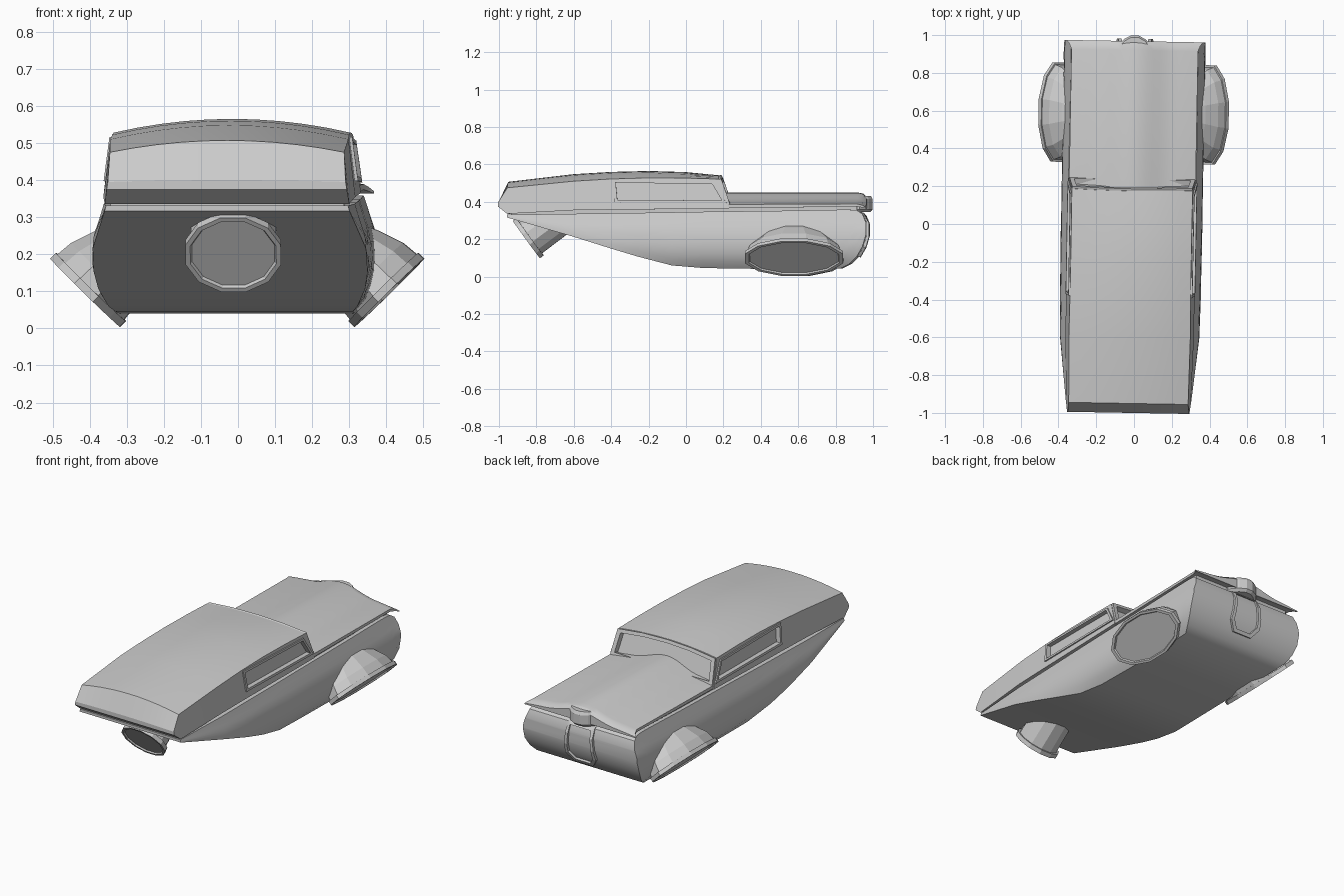
import bpy, bmesh, math
from mathutils import Vector, Matrix

if "Cube" in bpy.data.objects:
    bpy.data.objects.remove(bpy.data.objects["Cube"])

# the whole vehicle is turned very slightly on its stand
PLACE = Matrix.Translation((-0.0125, 0, 0)) @ Matrix.Rotation(-0.018, 4, 'Z')


def loft(name, rings, angle=30, closed=False):
    """Skin closed rings of points; cap the ends unless the rings form a loop."""
    bm = bmesh.new()
    vs = [[bm.verts.new(PLACE @ Vector(p)) for p in r] for r in rings]
    n, m = len(rings[0]), len(rings)
    for i in range(m if closed else m - 1):
        a, b = vs[i], vs[(i + 1) % m]
        for j in range(n):
            k = (j + 1) % n
            bm.faces.new((a[j], a[k], b[k], b[j]))
    if not closed:
        bm.faces.new(vs[0])
        bm.faces.new(vs[-1])
    bmesh.ops.recalc_face_normals(bm, faces=bm.faces)
    me = bpy.data.meshes.new(name)
    bm.to_mesh(me)
    bm.free()
    ob = bpy.data.objects.new(name, me)
    bpy.context.collection.objects.link(ob)
    if angle:
        bpy.ops.object.select_all(action='DESELECT')
        ob.select_set(True)
        bpy.context.view_layer.objects.active = ob
        bpy.ops.object.shade_smooth_by_angle(angle=math.radians(angle))
    return ob


def shift(pts, v, d):
    return [Vector(p) + Vector(v) * d for p in pts]


def frame(name, outer, inner, v, lo, hi):
    return loft(name, [shift(outer, v, lo), shift(outer, v, hi),
                       shift(inner, v, hi), shift(inner, v, lo)], 0, True)


def cut(ob, name, outline, v, depth):
    c = loft(name, [shift(outline, v, -depth), shift(outline, v, 0.06)], 0)
    c.hide_render = True
    c.hide_set(True)
    m = ob.modifiers.new(name, 'BOOLEAN')
    m.object, m.operation, m.solver = c, 'DIFFERENCE', 'EXACT'


def interp(x, table):
    for (a, fa), (b, fb) in zip(table, table[1:]):
        if x <= b:
            return fa + (fb - fa) * max(0, x - a) / (b - a)
    return table[-1][1]


# lower hull: side outline stations (y, bottom, top) with a bulging side section
SIDE = [(.04, .315), (.065, .342), (.1, .36), (.17, .376), (.25, .37), (.3, .353), (.36, .335)]
hull = [(-.95, .316, .331), (-.6, .215, .336), (-.4, .152, .339), (-.25, .107, .341),
        (-.07, .06, .344), (.1, .046, .347), (.5, .04, .352), (.83, .043, .358),
        (.88, .068, .358), (.92, .108, .355), (.95, .16, .335), (.968, .22, .29)]
rings = []
for y, zb, zt in hull:
    zs = [zb + (zt - zb) * i / 8 for i in range(9)]
    s = interp(y, [(-.95, .95), (-.6, .99), (0, 1)])
    r = [(interp(z, SIDE) * s, y, z) for z in zs]
    rings.append(r + [(-x, y, z) for x, y, z in reversed(r)])
loft("lower_hull", rings, 32)

# recessed belt between hull and upper body
loft("belt_core", [[(s * .315, y, z) for s, z in ((1, .32), (1, .385), (-1, .385), (-1, .32))]
                   for y in (-.93, .92)], 0)

# cabin: stations (y, base z, roof edge z, roof centre z, half width)
def slant(z):
    return .235 - .35 * (z - .37)

def wall(z):
    return .34 - .02 * (z - .37) / .15

cabin = [(-1, .375, .395, .4, .324), (-.95, .336, .475, .507, .33), (-.6, .355, .51, .548, .34),
         (-.4, .358, .522, .56, .34), (-.2, .36, .528, .565, .34), (0, .362, .527, .559, .34),
         (None, .365, .522, .542, .34)]
rings = []
for y, zb, ze, zc, h in cabin:
    r = [(h, zb)]
    for i in range(11):
        t = 1 - i / 5
        r.append(((h - .34 + wall(ze)) * t, ze + (zc - ze) * (1 - t * t)))
    r.append((-h, zb))
    rings.append([(x, slant(z) if y is None else y, z) for x, z in r])
body = loft("cabin", rings, 25)

# side windows: recess plus raised frame
win_out = [(-.385, .516), (.155, .506), (.222, .394), (-.375, .398)]
win_in = [(-.37, .503), (.147, .494), (.198, .407), (-.361, .411)]
for s, side in ((1, "right"), (-1, "left")):
    o, i = ([(s * wall(z), y, z) for y, z in w] for w in (win_out, win_in))
    cut(body, side + "_window_cutter", i, (s, 0, 0), .02)
    frame(side + "_window_frame", o, i, (s, 0, 0), -.015, .007)

# windscreen: recess plus frame on the slanted front
def pane(pts):
    full = pts + [(-x, z) for x, z in reversed(pts) if x > 0]
    return [(x, slant(z), z) for x, z in full]

normal = Vector((0, 1, .35)).normalized()
ws_out = pane([(.333, .385), (.318, .52), (.16, .536), (0, .541)])
ws_in = pane([(.308, .4), (.295, .503), (.15, .518), (0, .523)])
cut(body, "windscreen_cutter", ws_in, normal, .02)
frame("windscreen_frame", ws_out, ws_in, normal, -.01, .012)

# hood with a central ridge and a drooping front lip
rings = []
for y, zb, ze, zc, h in ((.14, .366, .386, .45, .335), (.92, .374, .389, .45, .335),
                         (.95, .37, .382, .443, .347), (.968, .364, .37, .425, .362)):
    r = [(h, zb)]
    for i in range(21):
        t = 1 - i / 10
        g = .4 * (1 - t * t) + .3 * (1 + math.cos(math.pi * min(1, abs(t) * 1.6)))
        r.append((h * t, ze + (zc - ze) * g))
    r.append((-h, zb))
    rings.append([(x, y, z) for x, z in r])
loft("hood", rings, 28)

# nose block at the tip of the hood
plan = [(.1, .88), (.1, .93), (.058, .978), (.02, .998), (-.02, .998), (-.058, .978),
        (-.1, .93), (-.1, .88)]
loft("nose_block", [[(x * k, .9 + (y - .9) * k, z) for x, y in plan]
                    for z, k in ((.345, .85), (.36, 1), (.415, 1), (.432, .9))], 0)

# grille frame wrapped around the rounded nose
NOSE = [(.043, .83), (.068, .88), (.108, .92), (.16, .95), (.22, .968), (.29, .968), (.335, .95),
        (.36, .92)]
def grille(pts):
    full = pts + [(-x, z) for x, z in reversed(pts)]
    return [(x, interp(z, NOSE), z) for x, z in full]

frame("grille_frame", grille([(.085, .345), (.088, .29), (.095, .22), (.1, .16), (.06, .108)]),
      grille([(.068, .33), (.071, .285), (.077, .22), (.08, .168), (.048, .126)]),
      (0, .93, -.37), -.02, .014)

# thrusters: stacked 12-sided rings along a tilted axis
def thruster(name, centre, axis, u, v, steps):
    c, axis, u, v = (Vector(q) for q in (centre, axis, u, v))
    loft(name, [[c + axis * d + u * a * math.cos(t) + v * b * math.sin(t)
                 for t in (math.tau * (k + .5) / 12 for k in range(12))]
                for d, a, b in steps], 0)

for s, side in ((1, "right"), (-1, "left")):
    thruster(side + "_side_thruster", (s * .41, .585, .096), (-s * .7, 0, .714),
             (0, 1, 0), (s * .714, 0, .7),
             [(.008, .245, .118), (0, .25, .123), (0, .272, .136), (.022, .272, .136),
              (.022, .26, .13), (.07, .245, .125), (.14, .19, .1), (.2, .15, .07)])

tail_axis = Vector((0, .81, .587))
thruster("tail_thruster", (.015, -.853, .198), tail_axis, (1, 0, 0), (0, -.587, .81),
         [(.008, .115, .11), (0, .12, .114), (0, .133, .127), (.025, .133, .127),
          (.025, .12, .112), (.32, .115, .105)])
